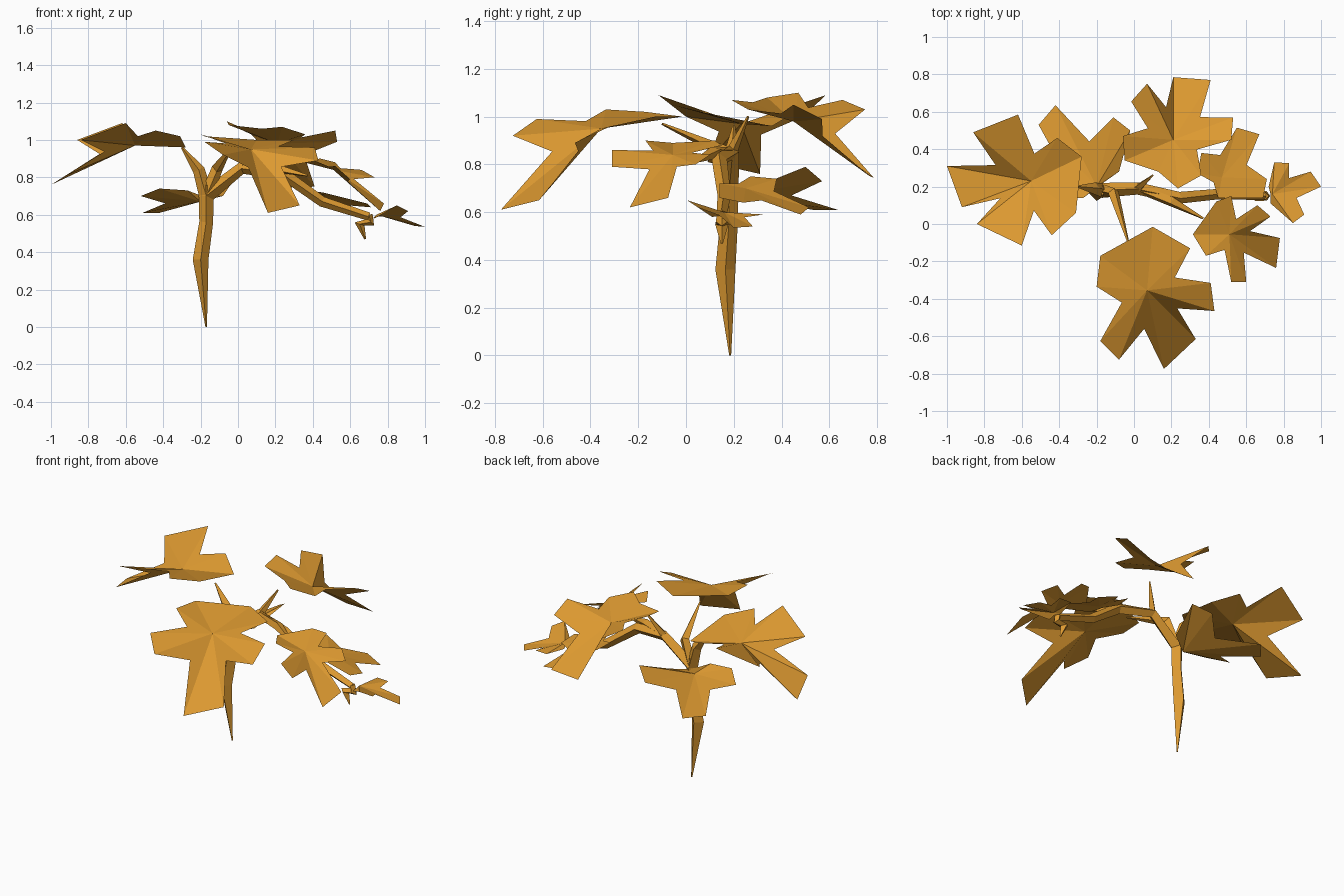
import bpy
import bmesh
from mathutils import Vector

# Remove only the default cube
default_cube = bpy.data.objects.get("Cube")
if default_cube:
    bpy.data.objects.remove(default_cube, do_unlink=True)

# Single flat colour for the whole plant
ochre = bpy.data.materials.new("golden ochre")
ochre.use_nodes = True
colour = (0.72, 0.32, 0.03, 1)
ochre.diffuse_color = colour
ochre.node_tree.nodes["Principled BSDF"].inputs["Base Color"].default_value = colour


def finish(name, bm):
    """Turn a bmesh into a flat shaded object with the plant colour."""
    mesh = bpy.data.meshes.new(name)
    bm.to_mesh(mesh)
    bm.free()
    mesh.materials.append(ochre)
    part = bpy.data.objects.new(name, mesh)
    bpy.context.scene.collection.objects.link(part)
    return part


def leaf(name, centre, lobes, notch=0.5):
    """Folded fan of lobes; each lobe is a run of tip points, counter-clockwise."""
    bm = bmesh.new()
    middle = Vector(centre)
    hub = bm.verts.new(middle)
    rim = []
    for index, lobe in enumerate(lobes):
        rim.extend(Vector(point) for point in lobe)
        following = lobes[(index + 1) % len(lobes)]
        gap = (Vector(lobe[-1]) + Vector(following[0])) / 2
        rim.append(middle.lerp(gap, notch))
    ring = [bm.verts.new(point) for point in rim]
    for index, vert in enumerate(ring):
        bm.faces.new((hub, vert, ring[(index + 1) % len(ring)]))
    bm.normal_update()
    return finish(name, bm)


def branch(name, path, radii, sides=4):
    """Faceted tapering tube along a path."""
    bm = bmesh.new()
    points = [Vector(point) for point in path]
    rings = []
    for index, point in enumerate(points):
        before = points[max(index - 1, 0)]
        after = points[min(index + 1, len(points) - 1)]
        turn = Vector((0, 0, 1)).rotation_difference(after - before)
        circle = bmesh.ops.create_circle(bm, segments=sides, radius=radii[index])["verts"]
        for vert in circle:
            vert.co = point + turn @ vert.co
        rings.append(circle)
    for low, high in zip(rings, rings[1:]):
        for side in range(sides):
            other = (side + 1) % sides
            bm.faces.new((low[side], low[other], high[other], high[side]))
    bm.faces.new(rings[0])
    bm.faces.new(rings[-1])
    bmesh.ops.recalc_face_normals(bm, faces=bm.faces)
    return finish(name, bm)


# Stem and its forks
fork = (-.17, .18, .7)
knuckle = (.02, .19, .85)
elbow = (.24, .14, .82)
branch("stem", [(-.17, .185, 0), (-.2, .165, .36), (-.17, .18, .56), fork, (-.17, .18, .76)],
       [.004, .042, .037, .04, .025])
branch("right_branch", [fork, (-.21, .19, .84), (-.3, .2, .96)], [.038, .032, .006])
branch("front_branch", [fork, (-.11, .17, .85), (-.03, -.1, .97)], [.034, .03, .005])
branch("left_branch", [fork, knuckle, elbow, (.45, .16, .67), (.7, .15, .59)],
       [.04, .033, .032, .028, .022])
branch("back_twig", [knuckle, (.1, .26, 1)], [.025, .005])
branch("side_twig", [knuckle, (.2, .12, .85), (.37, .03, .81)], [.024, .028, .006])
branch("curled_bud", [(.7, .15, .6), (.71, .15, .56), (.65, .15, .55), (.68, .15, .47)],
       [.02, .025, .028, .005])

# Large leaves
leaf("right_leaf", (-.55, .23, .97), [
    [(-.44, -.06, 1.05), (-.31, .06, 1.02), (-.28, .36, .96), (-.41, .46, 1.02)],
    [(-.62, .585, 1.09), (-.86, .49, 1)],
    [(-1, .31, .76), (-.92, .09, .81)],
    [(-.84, 0, 1), (-.6, -.115, 1.09)],
])
leaf("front_leaf", (.07, -.355, .95), [
    [(.43, -.465, .89), (.41, -.315, .96)],
    [(.3, -.13, 1), (.1, -.015, 1), (-.18, -.17, 1.02), (-.2, -.335, 1.03)],
    [(-.18, -.625, .99), (-.08, -.725, .92)],
    [(.16, -.775, .61), (.33, -.615, .65)],
], .52)
leaf("back_leaf", (.21, .45, .98), [
    [(.52, .45, 1.05), (.53, .57, .99)],
    [(.41, .77, .75), (.21, .785, .745)],
    [(.07, .75, 1.03), (-.015, .655, 1.07)],
    [(-.06, .47, 1.1), (-.05, .34, 1.08), (.13, .28, 1.06), (.235, .19, 1.07), (.36, .26, 1.03)],
], .55)

# Medium leaves
leaf("low_back_leaf", (-.2, .2, .67), [
    [(-.08, .28, .7), (-.02, .5, .79), (-.11, .57, .73)],
    [(-.42, .635, .61), (-.51, .53, .61)],
    [(-.52, .24, .7), (-.42, .14, .74), (-.27, .14, .73)],
], .6)
leaf("left_leaf", (.51, -.055, .84), [
    [(.73, .04, .8), (.66, .1, .84)],
    [(.52, .15, .88), (.44, .12, .9), (.315, -.055, .89), (.385, -.17, .9)],
    [(.52, -.31, .86), (.6, -.31, .79)],
    [(.76, -.235, .62), (.78, -.075, .66)],
], .45)
leaf("low_left_leaf", (.47, .25, .7), [
    [(.45, .14, .72), (.69, .14, .66), (.71, .24, .64)],
    [(.67, .48, .59), (.55, .515, .62)],
    [(.36, .38, .74), (.34, .27, .75)],
], .6)

# Small tip leaf
leaf("tip_leaf", (.74, .16, .6), [
    [(.73, .11, .58), (.85, .005, .65), (.91, .05, .62)],
    [(1, .2, .535), (.945, .28, .54)],
    [(.83, .325, .59), (.75, .33, .59), (.72, .2, .58)],
], .6)
